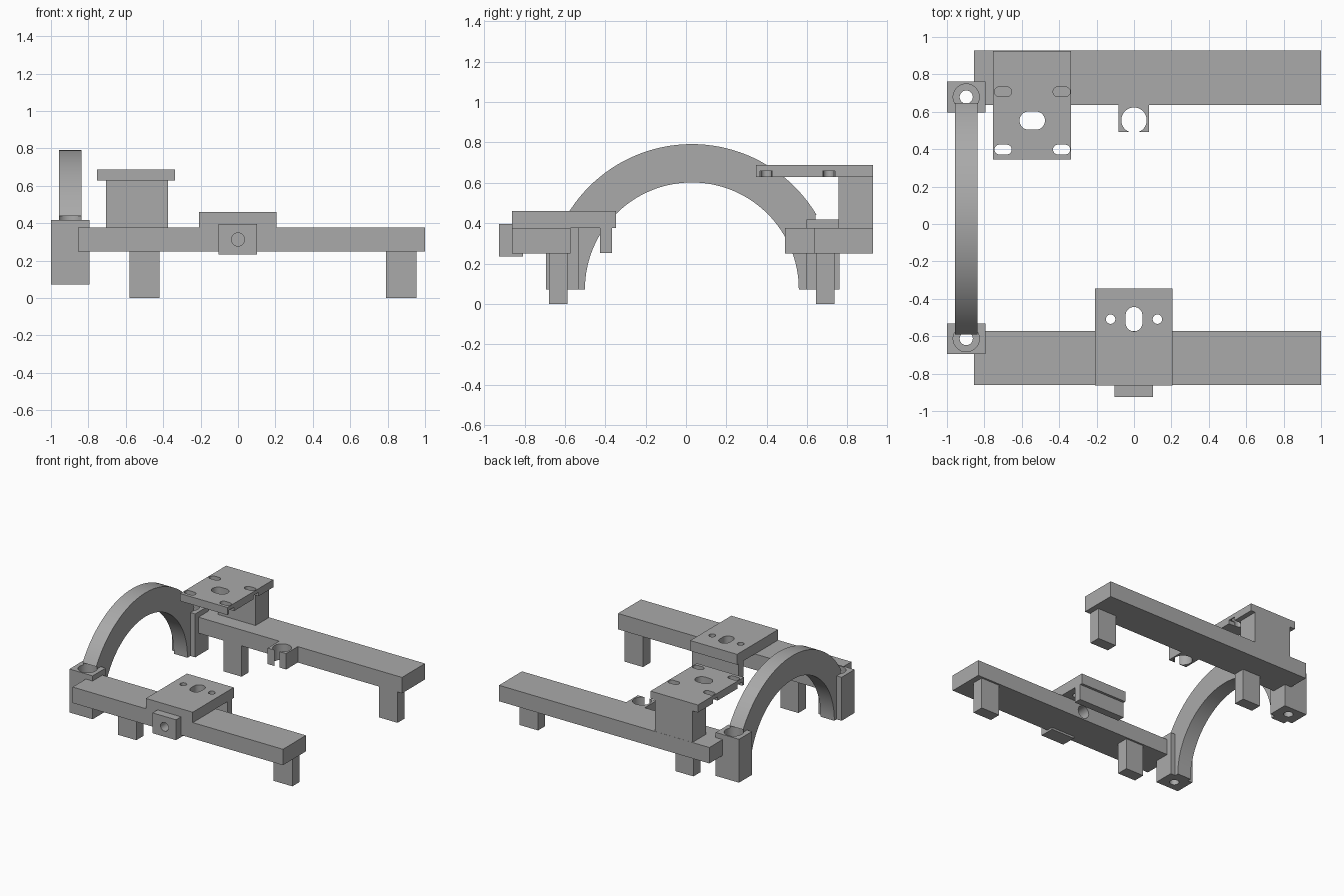
import bpy, bmesh
from math import sin, cos, pi, radians
from mathutils import Vector

cube = bpy.data.objects.get("Cube")
if cube:
    bpy.data.objects.remove(cube, do_unlink=True)

grey = bpy.data.materials.new("plain grey")
grey.use_nodes = True
colour = (0.4, 0.4, 0.4, 1)
grey.diffuse_color = colour
grey.node_tree.nodes["Principled BSDF"].inputs["Base Color"].default_value = colour


def prism(name, points, offset):
    """Extrude a closed outline of 3D points by an offset vector."""
    bm = bmesh.new()
    face = bm.faces.new([bm.verts.new(p) for p in points])
    ext = bmesh.ops.extrude_face_region(bm, geom=[face])
    moved = [g for g in ext["geom"] if isinstance(g, bmesh.types.BMVert)]
    bmesh.ops.translate(bm, verts=moved, vec=Vector(offset))
    bmesh.ops.recalc_face_normals(bm, faces=bm.faces)
    mesh = bpy.data.meshes.new(name)
    bm.to_mesh(mesh)
    bm.free()
    mesh.materials.append(grey)
    obj = bpy.data.objects.new(name, mesh)
    bpy.context.collection.objects.link(obj)
    return obj


def box(name, x, y, z):
    outline = [(x[0], y[0], z[0]), (x[1], y[0], z[0]), (x[1], y[1], z[0]), (x[0], y[1], z[0])]
    return prism(name, outline, (0, 0, z[1] - z[0]))


def slot(x, y, z, width, depth):
    """Upright round-ended cutter; equal width and depth give a cylinder."""
    r = min(width, depth) / 2
    sx, sy = width / 2 - r, depth / 2 - r
    points = []
    n = 40
    for i in range(n):
        a = 2 * pi * (i + 0.5) / n
        px = x + r * cos(a) + (sx if cos(a) > 0 else -sx)
        py = y + r * sin(a) + (sy if sin(a) > 0 else -sy)
        points.append((px, py, z[0]))
    return prism("cutter", points, (0, 0, z[1] - z[0]))


def bore_y(x, z, y, r):
    points = [(x + r * cos(i * pi / 16), y[0], z + r * sin(i * pi / 16)) for i in range(32)]
    return prism("cutter", points, (0, y[1] - y[0], 0))


def cut(obj, cutters):
    """Subtract each cutter and bake the result into the mesh."""
    for c in cutters:
        mod = obj.modifiers.new("cut", "BOOLEAN")
        mod.operation = "DIFFERENCE"
        mod.solver = "EXACT"
        mod.object = c
        bpy.context.view_layer.update()
        graph = bpy.context.evaluated_depsgraph_get()
        mesh = bpy.data.meshes.new_from_object(obj.evaluated_get(graph))
        obj.modifiers.clear()
        obj.data = mesh
        bpy.data.objects.remove(c, do_unlink=True)
    bpy.ops.object.select_all(action="DESELECT")
    obj.select_set(True)
    bpy.context.view_layer.objects.active = obj
    bpy.ops.object.shade_smooth_by_angle(angle=radians(30))


HOLDER_X = -0.897
FRONT_Y, BACK_Y = -0.613, 0.679
RAIL_Z = (0.25, 0.377)


def socket(y):
    """Wide pocket from above with a narrow hole through the floor."""
    return [slot(HOLDER_X, y, (0.15, 0.44), 0.14, 0.14),
            slot(HOLDER_X, y, (0, 0.2), 0.07, 0.07)]


# Rails, legs and arch holders on both sides
for side, rail_y, leg_y, hold_y in (
        ("front", (-0.862, -0.572), (-0.68, -0.587), FRONT_Y),
        ("back", (0.637, 0.927), (0.645, 0.735), BACK_Y)):
    rail = box(side + "_rail", (-0.855, 1), rail_y, RAIL_Z)
    cutters = socket(hold_y)
    if side == "front":
        cutters += [bore_y(0, 0.313, (-1, -0.5), 0.035),
                    bore_y(0, 0.313, (-0.7, -0.5), 0.05)]
    cut(rail, cutters)
    for end, leg_x in (("right", (-0.58, -0.42)), ("left", (0.79, 0.955))):
        box(f"{side}_{end}_leg", leg_x, leg_y, (0, RAIL_Z[0]))
    holder = box(side + "_arch_holder", (-1, -0.795),
                 (hold_y - 0.082, hold_y + 0.082), (0.072, 0.418))
    cut(holder, socket(hold_y))

# Half-round arch
N = 64
CENTRE_Y, CENTRE_Z = 0.029, 0.072


def arc(r, steps):
    return [(-0.957, CENTRE_Y + r * cos(pi * i / N), CENTRE_Z + r * sin(pi * i / N)) for i in steps]


arch = prism("arch", arc(0.72, range(N + 1)) + arc(0.53, range(N, -1, -1)), (0.12, 0, 0))
cut(arch, socket(FRONT_Y) + socket(BACK_Y))

# Front mounting plate with a hanging lip and an outer bored block
plate = box("front_plate", (-0.208, 0.205), (-0.863, -0.346), (0.377, 0.46))
cut(plate, [slot(0, -0.509, (0.3, 0.6), 0.09, 0.13)]
    + [slot(x, -0.509, (0.3, 0.6), 0.05, 0.05) for x in (-0.125, 0.125)])
box("front_plate_lip", (-0.208, 0.205), (-0.426, -0.366), (0.252, 0.38))
block = box("front_block", (-0.105, 0.102), (-0.926, -0.807), (0.234, 0.396))
cut(block, [bore_y(0, 0.313, (-1, -0.7), 0.035)])

# Back clip with an open round seat
clip = box("back_clip", (-0.083, 0.081), (0.491, 0.645), RAIL_Z)
cut(clip, [slot(0, 0.555, (0.1, 0.6), 0.136, 0.136)])

# Raised platform on a post, with slots open to the side edges underneath
box("platform_post", (-0.705, -0.375), (0.757, 0.926), (0.37, 0.64))
platform = box("platform", (-0.753, -0.336), (0.346, 0.926), (0.628, 0.688))
cutters = [slot(-0.544, 0.553, (0.5, 0.8), 0.136, 0.098)]
for y in (0.398, 0.707):
    for x, edge in ((-0.7, (-0.8, -0.7)), (-0.387, (-0.387, -0.3))):
        cutters.append(slot(x, y, (0.5, 0.8), 0.092, 0.052))
        cutters.append(box("cutter", edge, (y - 0.031, y + 0.031), (0.5, 0.658)))
cut(platform, cutters)
